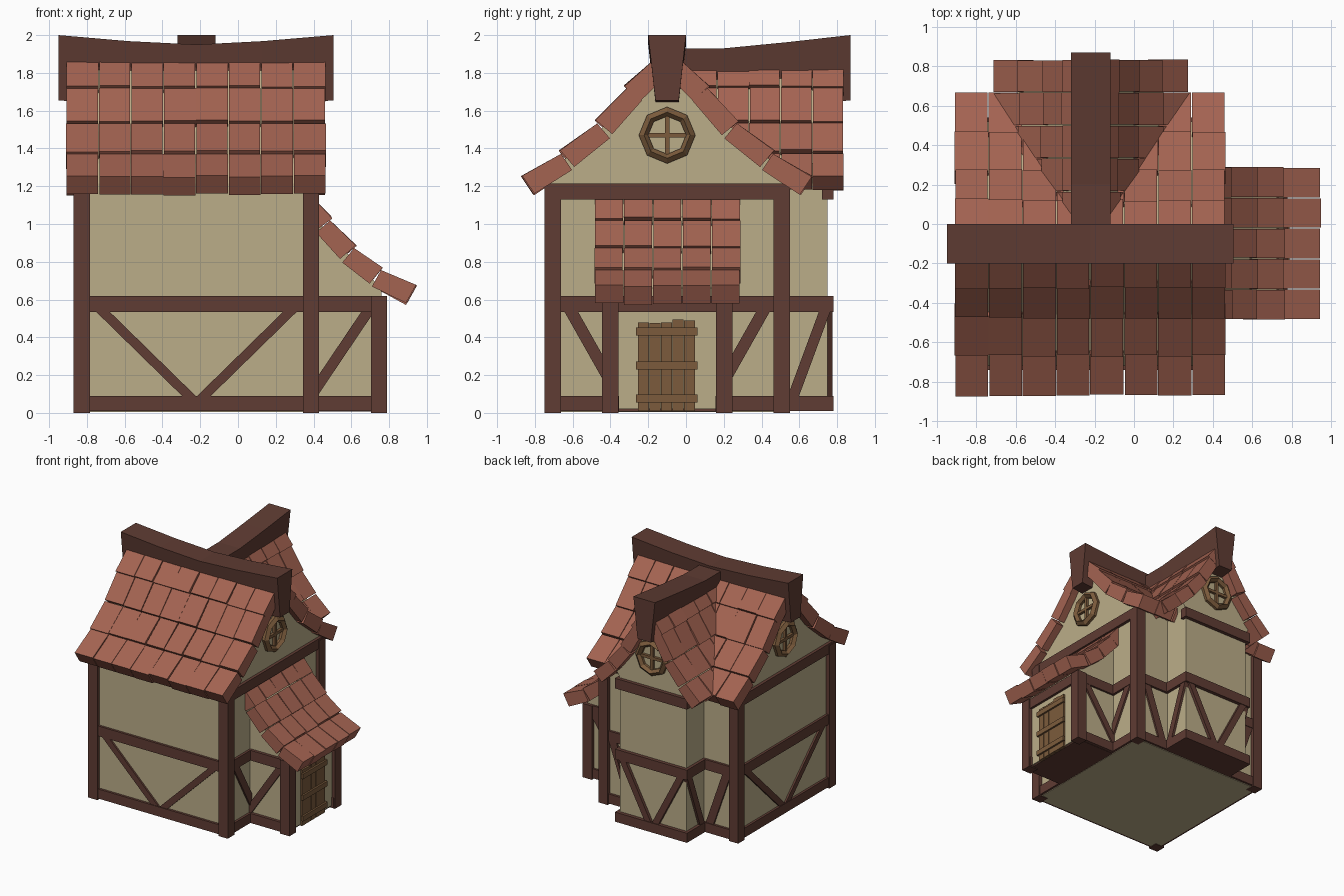
import bpy, bmesh, math, random
from mathutils import Vector

if "Cube" in bpy.data.objects:
    bpy.data.objects.remove(bpy.data.objects["Cube"])
random.seed(4)


def mat(name, c):
    m = bpy.data.materials.new(name)
    m.diffuse_color = (*c, 1)
    m.use_nodes = True
    m.node_tree.nodes["Principled BSDF"].inputs["Base Color"].default_value = m.diffuse_color
    return m


TILE = mat("roof_tile", (0.37, 0.125, 0.083))
BEAM = mat("dark_timber", (0.115, 0.045, 0.033))
WALL = mat("plaster", (0.50, 0.42, 0.25))
WOOD = mat("light_wood", (0.20, 0.105, 0.045))


def finish(bm, name, m):
    bmesh.ops.recalc_face_normals(bm, faces=bm.faces)
    me = bpy.data.meshes.new(name)
    bm.to_mesh(me)
    bm.free()
    me.materials.append(m)
    ob = bpy.data.objects.new(name, me)
    bpy.context.collection.objects.link(ob)
    return ob


def skin(bm, rings, closed=False):
    # joins a series of equal cross-sections into a solid
    vs = [[bm.verts.new(p) for p in r] for r in rings]
    n = len(vs[0])
    pairs = list(zip(vs, vs[1:])) + ([(vs[-1], vs[0])] if closed else [])
    for a, b in pairs:
        for i in range(n):
            j = (i + 1) % n
            bm.faces.new((a[i], a[j], b[j], b[i]))
    if not closed:
        bm.faces.new(vs[0])
        bm.faces.new(vs[-1][::-1])


def at(axis, t, u, z):
    return Vector((t, u, z)) if axis == 'x' else Vector((u, t, z))


def prism(name, pts, axis, a, b, m):
    bm = bmesh.new()
    skin(bm, [[at(axis, t, *p) for p in pts] for t in (a, b)])
    return finish(bm, name, m)


def box(name, x0, x1, y0, y1, z0, z1, m):
    return prism(name, [(x0, z0), (x1, z0), (x1, z1), (x0, z1)], 'y', y0, y1, m)


def brace(name, foot, top, axis, a, b, z0=0.08, z1=0.54, w=0.036):
    prism(name, [(foot - w, z0), (foot + w, z0), (top + w, z1), (top - w, z1)],
          axis, a, b, BEAM)


def tiles(name, profile, sides, centre, axis, a, b, cols, thick, k=1.0):
    # rows of thick tiles following a curved roof profile
    bm = bmesh.new()
    step = (b - a) / cols
    for s in sides:
        for i, (p, q) in enumerate(zip(profile, profile[1:])):
            for c in range(cols):
                P, Q = Vector((p[0] * k, p[1])), Vector((q[0] * k, q[1]))
                d = (Q - P).normalized()
                nrm = Vector((d.y, -d.x))
                P += nrm * 0.016
                Q += nrm * random.uniform(-0.006, 0.006) - d * random.uniform(-.003, .007)
                quad = [P, Q, Q + nrm * thick, P + nrm * thick * 0.9]
                t0 = a + c * step + random.uniform(0, 0.004)
                t1 = a + (c + 1) * step - random.uniform(0, 0.006)
                skin(bm, [[at(axis, t, centre + s * v.x, v.y) for v in quad]
                          for t in (t0, t1)])
    finish(bm, name, TILE)


def ridge(name, axis, centre, path):
    # sagging ridge log with tapered section
    bm = bmesh.new()
    skin(bm, [[at(axis, t, centre + u, z + h) for u, h in
               ((-.1, 0), (.1, 0), (.062, -.345), (-.062, -.345))] for t, z in path])
    finish(bm, name, BEAM)


def window(name, axis, face, out, centre, z):
    # eight-sided frame with a cross
    bm = bmesh.new()
    rings = []
    for i in range(8):
        a = i * math.pi / 4
        rings.append([at(axis, face + out * h, centre + r * math.sin(a), z + r * math.cos(a))
                      for r, h in ((.15, -.02), (.15, .022), (.122, .045), (.10, .02), (.10, -.02))])
    skin(bm, rings, True)
    for u, v in ((.012, .11), (.11, .012)):
        skin(bm, [[at(axis, face + out * h, centre + s * u, z + t * v)
                   for s, t in ((-1, -1), (1, -1), (1, 1), (-1, 1))] for h in (-.01, .022)])
    finish(bm, name, WOOD)


def gable(half, c, k, z0):
    side = [(half, z0), (half, 1.215), (.57 * k, 1.32), (.36 * k, 1.49), (.2 * k, 1.68), (.06 * k, 1.84)]
    return [(c + d, z) for d, z in side] + [(c - d, z) for d, z in reversed(side)]


CX, CY, K = -0.22, -0.10, 0.65
# plaster walls with gables
prism("main_walls", gable(.62, CY, 1, .005), 'x', -.84, .40, WALL)
prism("wing_walls", gable(.31, CX, K, .02), 'y', .1, .75, WALL)
prism("porch_walls", [(.38, .02), (.76, .02), (.76, .66), (.60, .82), (.38, 1.06)],
      'y', -.41, .22, WALL)
box("porch_floor", .40, .75, -.40, .21, .008, .03, BEAM)

# corner posts
for x in (-.87, .343):
    for y in (-.75, .463):
        box("corner_post", x, x + .087, y, y + .087, 0, 1.2, BEAM)
for y in (-.445, .16):
    box("porch_post", .703, .79, y, y + .087, 0, .62, BEAM)

# horizontal timbers
for n, z0, z1 in (("sill", .01, .09), ("rail", .535, .62)):
    box("main_" + n, -.86, .42, -.74, .54, z0, z1, BEAM)
    box("wing_" + n, -.555, .115, .45, .78, z0, z1, BEAM)
box("porch_rail", .40, .78, -.435, .237, .535, .62, BEAM)
for y in (-.435, .157):
    box("porch_sill", .40, .78, y, y + .08, .01, .09, BEAM)
for x in (-.865, .375):
    box("gable_beam", x, x + .05, -.745, .545, 1.13, 1.215, BEAM)
box("wing_gable_beam", -.555, .115, .72, .78, 1.13, 1.215, BEAM)

# diagonal braces
for s in (-1, 1):
    brace("front_brace", CX + s * .03, CX + s * .50, 'y', -.735, -.70)
    brace("left_brace", CY + s * .03, CY + s * .50, 'x', -.855, -.82)
    brace("right_brace", CY + s * .25, CY + s * .51, 'x', .38, .415)
    brace("back_brace", CX + s * .37, CX + s * .53, 'y', .50, .535)
    brace("wing_back_brace", CX + s * .03, CX + s * .27, 'y', .73, .775, w=.03)
    x = CX + s * .31
    brace("wing_side_brace", .565, .735, 'x', x - .02, x + .02, w=.03)
    y = -.0955 + s * .3155
    brace("porch_brace", .38, .69, 'y', y - .015, y + .015, w=.034)

# roofs
ROOF = [(.06, 1.90), (.225, 1.73), (.38, 1.545), (.57, 1.385), (.77, 1.25)]
PORCH = [(.42, 1.14), (.50, 1.03), (.625, .885), (.765, .77), (.945, .67)]
tiles("main_roof", ROOF, (-1, 1), CY, 'x', -.91, .465, 8, .115)
tiles("wing_roof", ROOF, (-1, 1), CX, 'y', 0, .835, 5, .105, K)
tiles("porch_roof", PORCH, (1,), 0, 'y', -.485, .29, 5, .11)
ridge("main_ridge", 'x', CY, [(-.95, 2), (-.58, 1.968), (-.22, 1.95), (.13, 1.968), (.505, 2)])
ridge("wing_ridge", 'y', CX, [(-.1, 1.93), (.2, 1.93), (.53, 1.962), (.87, 2)])

# round windows
window("right_window", 'x', .40, 1, CY, 1.47)
window("left_window", 'x', -.84, -1, CY, 1.47)
window("back_window", 'y', .75, 1, CX, 1.47)

# plank door
for i in range(5):
    y = -.255 + i * .061
    box("door_plank", .75, .775, y, y + .058, .01, .475 + random.uniform(0, .022), WOOD)
for z in (.055, .23, .41):
    box("door_batten", .77, .79, -.265, .062, z, z + .042, WOOD)
